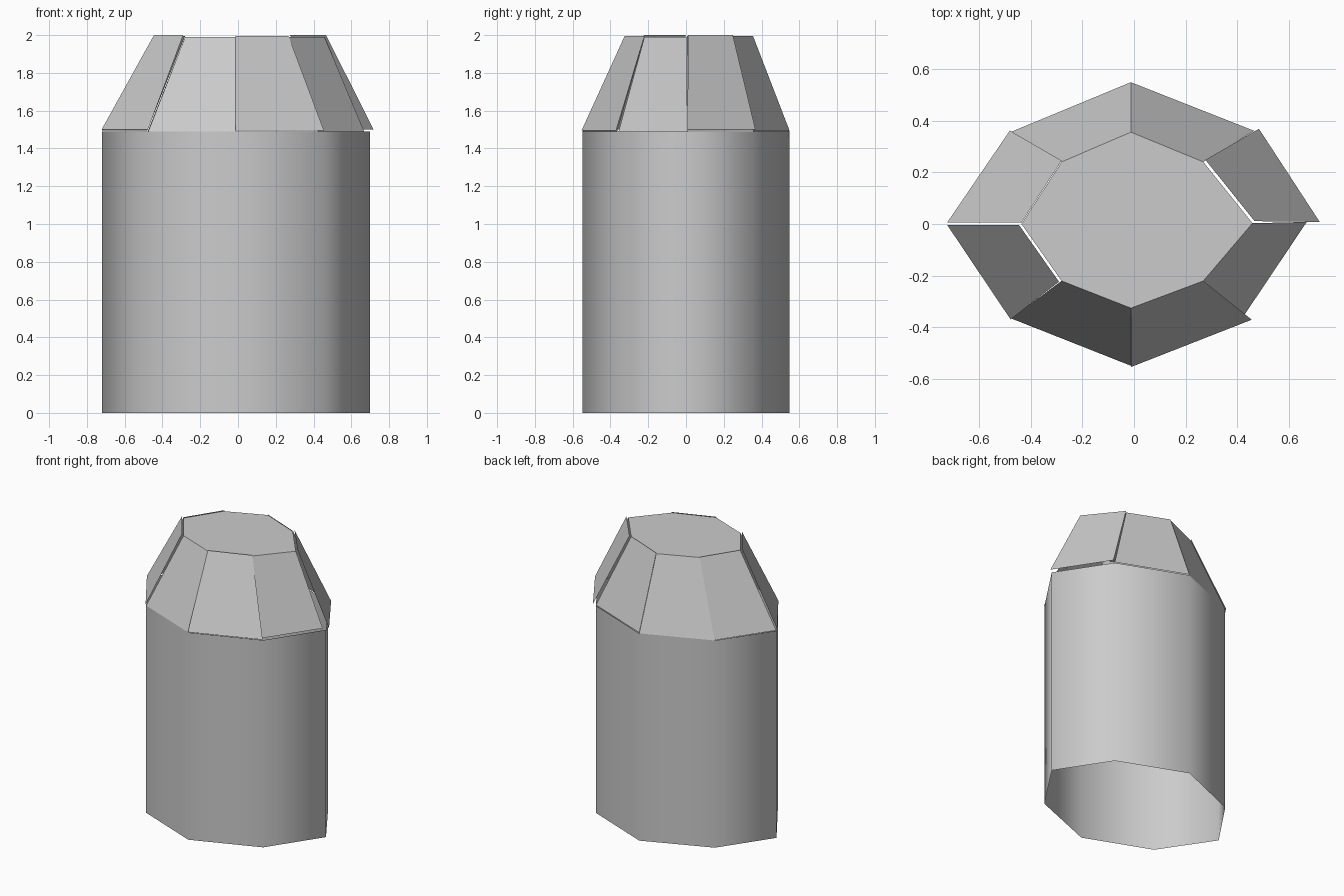
import bpy

if "Cube" in bpy.data.objects:
    bpy.data.objects.remove(bpy.data.objects["Cube"])

# Octagonal outlines, counter-clockwise from the -x corner
BASE = [(-.72, 0), (-.475, -.365), (-.012, -.548), (.455, -.365),
        (.70, 0), (.465, .36), (-.012, .548), (-.478, .355)]
CAP = [(-.435, 0), (-.28, -.22), (-.012, -.325), (.268, -.22),
       (.458, .003), (.268, .24), (-.012, .355), (-.28, .24)]
Z_WALL, Z_CAP = 1.49, 1.99


def make(name, verts, faces, smooth=False):
    mesh = bpy.data.meshes.new(name)
    mesh.from_pydata(verts, [], faces)
    mesh.update()
    for p in mesh.polygons:
        p.use_smooth = smooth
    obj = bpy.data.objects.new(name, mesh)
    bpy.context.collection.objects.link(obj)
    return obj


def ring(points, z):
    return [(x, y, z) for x, y in points]


# Open tube wall, softly shaded
make("body_wall", ring(BASE, 0) + ring(BASE, Z_WALL),
     [(i, (i + 1) % 8, (i + 1) % 8 + 8, i + 8) for i in range(8)], True)

# Flat lid
make("top_cap", ring(CAP, Z_CAP), [tuple(range(8))])

# Loose sloping panels: small shifts of the bottom edge (x, y), top edge (x, y), and lift
SHIFTS = [(-.002, -.004, -.01, -.003, .01),
          (0, 0, 0, 0, 0),
          (0, -.005, 0, 0, .005),
          (-.032, .008, 0, 0, 0),
          (.018, .008, .008, .008, .01),
          (0, 0, 0, 0, .005),
          (0, 0, 0, 0, 0),
          (-.002, .006, 0, .005, .005)]
for i, (bx, by, tx, ty, dz) in enumerate(SHIFTS):
    j = (i + 1) % 8
    bottom = [(BASE[k][0] + bx, BASE[k][1] + by, Z_WALL + dz) for k in (i, j)]
    top = [(CAP[k][0] + tx, CAP[k][1] + ty, Z_CAP + dz) for k in (j, i)]
    make(f"shoulder_panel_{i + 1}", bottom + top, [(0, 1, 2, 3)])
